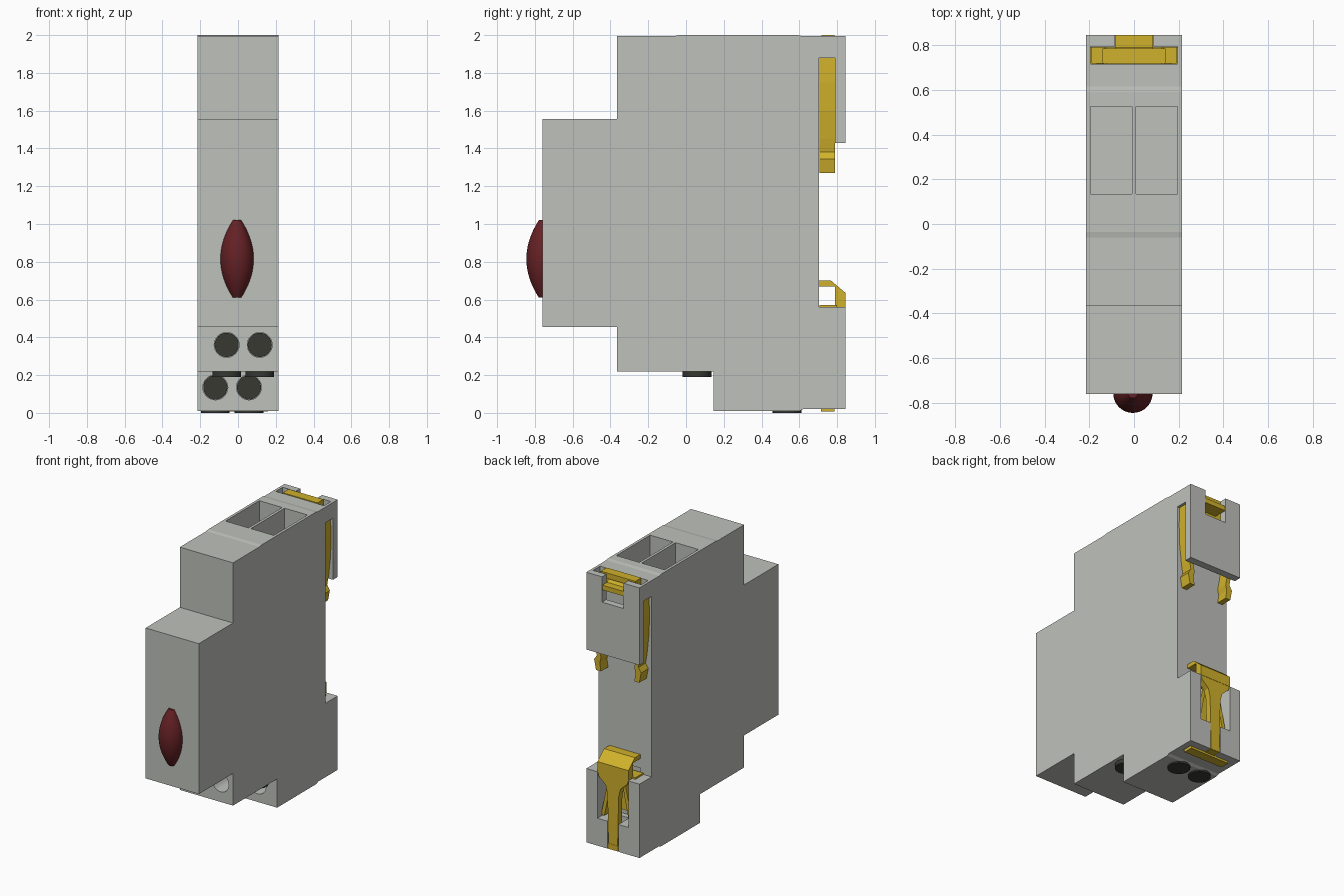
import bpy, bmesh, math
from mathutils import Matrix

if "Cube" in bpy.data.objects:
    bpy.data.objects.remove(bpy.data.objects["Cube"])


def material(name, rgb):
    m = bpy.data.materials.new(name)
    m.use_nodes = True
    m.diffuse_color = (*rgb, 1)
    m.node_tree.nodes["Principled BSDF"].inputs["Base Color"].default_value = (*rgb, 1)
    return m


GREY = material("light grey plastic", (0.52, 0.535, 0.50))
YELLOW = material("yellow plastic", (0.63, 0.44, 0.025))
RED = material("dark red lens", (0.13, 0.015, 0.018))
DARK = material("dark metal", (0.04, 0.04, 0.032))


def make(name, bm, mat):
    bmesh.ops.recalc_face_normals(bm, faces=bm.faces[:])
    me = bpy.data.meshes.new(name)
    bm.to_mesh(me)
    bm.free()
    me.materials.append(mat)
    ob = bpy.data.objects.new(name, me)
    bpy.context.collection.objects.link(ob)
    return ob


def prism(name, pts, lo, hi, axis, mat):
    """Extrude a profile along x (points are y, z) or along y (points are x, z)."""
    bm = bmesh.new()
    place = (lambda a, b: (lo, a, b)) if axis == "x" else (lambda a, b: (a, lo, b))
    face = bm.faces.new([bm.verts.new(place(a, b)) for a, b in pts])
    new = bmesh.ops.extrude_face_region(bm, geom=[face])["geom"]
    step = (hi - lo, 0, 0) if axis == "x" else (0, hi - lo, 0)
    bmesh.ops.translate(bm, vec=step, verts=[v for v in new if isinstance(v, bmesh.types.BMVert)])
    return make(name, bm, mat)


def box(name, x, y, z, mat):
    pts = [(y[0], z[0]), (y[1], z[0]), (y[1], z[1]), (y[0], z[1])]
    return prism(name, pts, x[0], x[1], "x", mat)


def cylinder(name, centre, r, depth, axis, mat, sides=32):
    bm = bmesh.new()
    rot = Matrix.Rotation(math.pi / 2, 4, "X") if axis == "y" else Matrix()
    bmesh.ops.create_cone(bm, cap_ends=True, segments=sides, radius1=r, radius2=r,
                          depth=depth, matrix=Matrix.Translation(centre) @ rot)
    return make(name, bm, mat)


def smooth(ob):
    bpy.ops.object.select_all(action="DESELECT")
    ob.select_set(True)
    bpy.context.view_layer.objects.active = ob
    bpy.ops.object.shade_smooth_by_angle(angle=math.radians(35))


def cut(target, cutter):
    mod = target.modifiers.new("cut", "BOOLEAN")
    mod.operation, mod.solver, mod.object = "DIFFERENCE", "EXACT", cutter
    bpy.context.view_layer.update()
    bpy.context.view_layer.objects.active = target
    bpy.ops.object.modifier_apply(modifier=mod.name)
    bpy.data.objects.remove(cutter)


# Stepped housing with the rail recess at the back
W = 0.215
profile = [(-0.76, 0.455), (-0.365, 0.455), (-0.365, 0.22), (0.145, 0.22), (0.145, 0.01),
           (0.6, 0.01), (0.62, 0.02), (0.845, 0.02), (0.845, 0.56), (0.705, 0.56),
           (0.705, 1.88), (0.79, 1.88), (0.79, 1.43), (0.845, 1.43), (0.845, 1.995),
           (0.615, 1.995), (0.59, 2.0), (-0.035, 2.0), (-0.06, 1.995), (-0.365, 1.995),
           (-0.365, 1.555), (-0.76, 1.555)]
body = prism("housing", profile, -W, W, "x", GREY)

# Label pockets, clip slots and rear notch
for s in (-1, 1):
    cut(body, box("pocket_cutter", sorted((s * 0.01, s * 0.195)), (0.135, 0.525), (1.7, 2.1), GREY))
cut(body, box("top_slot_cutter", (-0.195, 0.195), (0.715, 0.795), (1.8, 2.1), GREY))
cut(body, box("notch_cutter", (-0.088, 0.088), (0.75, 0.9), (1.81, 2.1), GREY))
cut(body, box("clip_pocket_cutter", (-0.125, 0.125), (0.68, 0.9), (0.22, 0.6), GREY))
cut(body, box("clip_slit_cutter", (-0.045, 0.045), (0.72, 0.9), (-0.1, 0.3), GREY))
cut(body, box("foot_slot_cutter", (-0.17, 0.17), (0.71, 0.79), (-0.1, 0.06), GREY))

# Wire entries on the two front steps with dark terminals inside
for step, y, z, xs in (("upper", -0.365, 0.36, (-0.06, 0.115)),
                       ("lower", 0.145, 0.135, (-0.12, 0.058))):
    for side, x in zip(("right", "left"), xs):
        cut(body, cylinder("entry_cutter", (x, y + 0.1, z), 0.066, 0.4, "y", GREY))
        smooth(cylinder(f"{step}_terminal_{side}", (x, y + 0.285, z), 0.064, 0.04, "y", DARK))

# Screw heads facing down
for step, y, z, xs in (("upper", 0.058, 0.205, (-0.06, 0.115)),
                       ("lower", 0.535, 0.015, (-0.12, 0.058))):
    for side, x in zip(("right", "left"), xs):
        smooth(cylinder(f"{step}_screw_{side}", (x, y, z), 0.076, 0.03, "z", DARK))

# Barrel-shaped indicator lens, turned about a vertical axis
bm = bmesh.new()
RINGS, HALF = 24, 0.205
rows = []
for i in range(RINGS + 1):
    t = 2 * i / RINGS - 1
    r = 0.022 + 0.066 * (1 - t * t)
    rows.append(bm.verts.new((r, 0, t * HALF)))
edges = [bm.edges.new(pair) for pair in zip(rows, rows[1:])]
bmesh.ops.spin(bm, geom=rows + edges, cent=(0, 0, 0), axis=(0, 0, 1),
               angle=2 * math.pi, steps=40, use_duplicate=False)
bmesh.ops.remove_doubles(bm, verts=bm.verts[:], dist=0.0005)
bmesh.ops.holes_fill(bm, edges=[e for e in bm.edges if e.is_boundary], sides=0)
bmesh.ops.translate(bm, vec=(-0.005, -0.757, 0.815), verts=bm.verts[:])
smooth(make("indicator_lens", bm, RED))

# Upper rail clip: bent spring legs, cross bar and release tab
leg = [(0.165, 1.9), (0.194, 1.9), (0.2, 1.75), (0.196, 1.6), (0.18, 1.45), (0.168, 1.38),
       (0.19, 1.345), (0.175, 1.27), (0.135, 1.27), (0.145, 1.33), (0.135, 1.37),
       (0.152, 1.46), (0.17, 1.6), (0.175, 1.75)]
for side, s in (("right", -1), ("left", 1)):
    prism(f"upper_clip_leg_{side}", [(s * x, z) for x, z in leg], 0.707, 0.79, "y", YELLOW)
    box(f"upper_clip_shoulder_{side}", sorted((s * 0.13, s * 0.19)), (0.718, 0.792), (1.87, 1.95), YELLOW)
box("upper_clip_bar", (-0.14, 0.14), (0.717, 0.785), (1.96, 2.0), YELLOW)
box("upper_clip_web", (-0.14, 0.14), (0.72, 0.745), (1.85, 1.97), YELLOW)
tab = [(0.74, 1.9), (0.845, 1.9), (0.845, 1.935), (0.79, 1.935), (0.77, 1.96), (0.74, 1.96)]
prism("upper_clip_tab", tab, -0.085, 0.085, "x", YELLOW)

# Lower rail clip: hooked head, tapered stem, side springs and foot
head = [(0.705, 0.67), (0.705, 0.7), (0.768, 0.7), (0.845, 0.635), (0.845, 0.56),
        (0.79, 0.56), (0.79, 0.67)]
prism("lower_clip_head", head, -0.125, 0.125, "x", YELLOW)
half = [(0.125, 0.57), (0.115, 0.53), (0.06, 0.48), (0.045, 0.42), (0.036, 0.02)]
stem = half + [(-x, z) for x, z in reversed(half)]
prism("lower_clip_stem", stem, 0.80, 0.843, "y", YELLOW)
box("lower_clip_ledge", (-0.15, 0.15), (0.707, 0.8), (0.56, 0.572), YELLOW)
spring = [(0.045, 0.5), (0.07, 0.5), (0.12, 0.26), (0.12, 0.23), (0.1, 0.23)]
for side, s in (("right", -1), ("left", 1)):
    prism(f"lower_clip_spring_{side}", [(s * x, z) for x, z in spring], 0.72, 0.8, "y", YELLOW)
box("lower_clip_back", (-0.1, 0.1), (0.69, 0.705), (0.26, 0.56), YELLOW)
box("lower_clip_foot", (-0.16, 0.16), (0.715, 0.785), (0.008, 0.05), YELLOW)
box("lower_clip_grip", (-0.04, 0.04), (0.78, 0.845), (0.022, 0.06), YELLOW)
